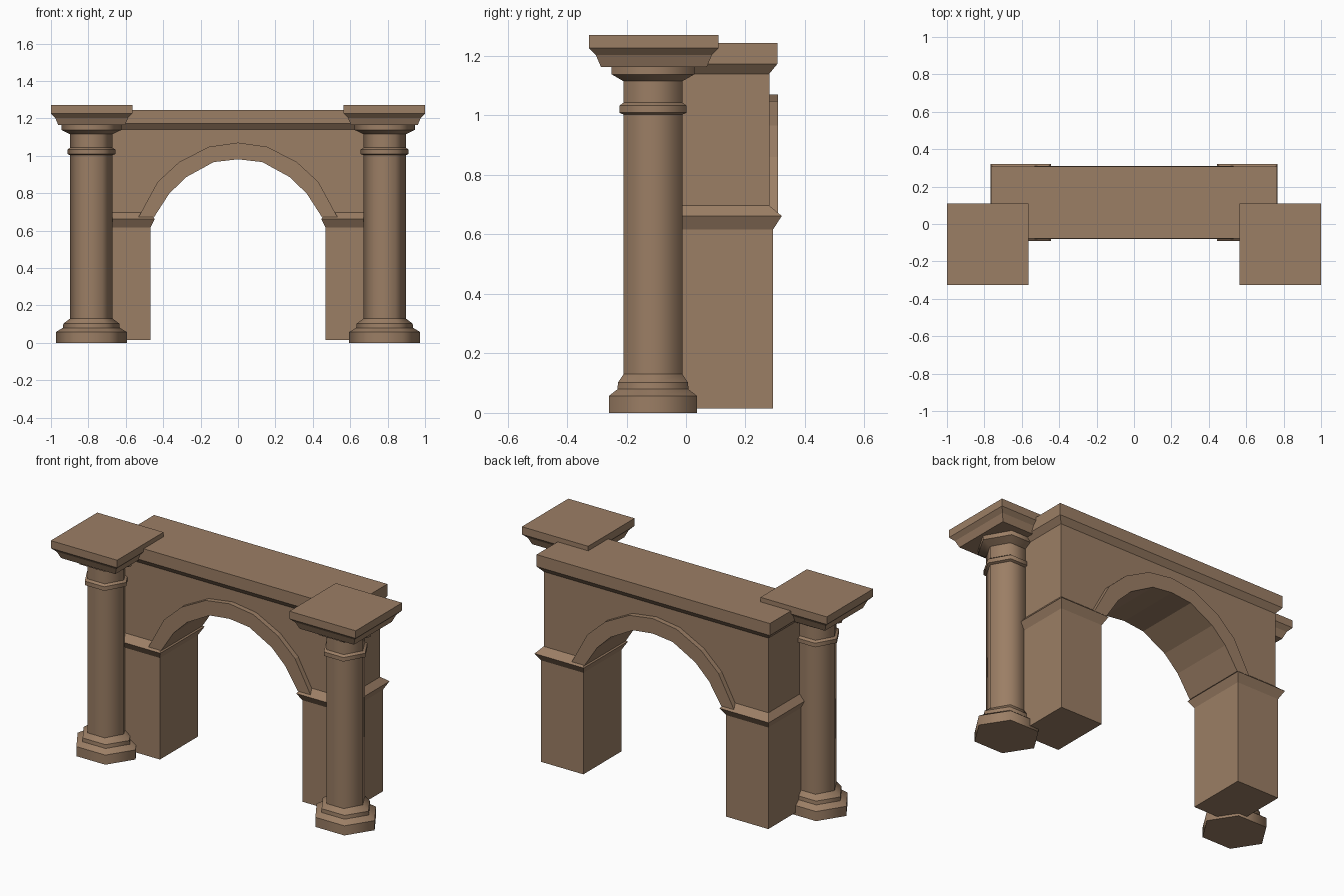
import bpy, bmesh, math

if "Cube" in bpy.data.objects:
    bpy.data.objects.remove(bpy.data.objects["Cube"])

stone = bpy.data.materials.new("brown_stone")
stone.diffuse_color = (0.33, 0.21, 0.13, 1)
stone.use_nodes = True
stone.node_tree.nodes["Principled BSDF"].inputs["Base Color"].default_value = stone.diffuse_color
YC = 0.115  # middle depth of the arch wall


def finish(bm, name):
    bmesh.ops.recalc_face_normals(bm, faces=bm.faces)
    me = bpy.data.meshes.new(name)
    bm.to_mesh(me)
    bm.free()
    me.materials.append(stone)
    ob = bpy.data.objects.new(name, me)
    bpy.context.collection.objects.link(ob)
    return ob


def loft(name, rings, smooth=False):
    """Skin a stack of equal-sized point rings and cap both ends."""
    bm = bmesh.new()
    vs = [[bm.verts.new(p) for p in r] for r in rings]
    n = len(vs[0])
    for a, b in zip(vs, vs[1:]):
        for i in range(n):
            j = (i + 1) % n
            f = bm.faces.new((a[i], a[j], b[j], b[i]))
            f.smooth = smooth
    bm.faces.new(vs[0][::-1])
    bm.faces.new(vs[-1])
    if smooth:  # rings stay crisp, the sides blend round the column
        for e in bm.edges:
            if abs(e.verts[0].co.z - e.verts[1].co.z) < 1e-5:
                e.smooth = False
    return finish(bm, name)


def rect(x0, x1, y0, y1, z):
    return [(x0, y0, z), (x1, y0, z), (x1, y1, z), (x0, y1, z)]


def hexagon(cx, cy, rx, ry, z):
    return [(cx + rx * math.cos(k * math.pi / 3),
             cy + ry * math.sin(k * math.pi / 3) / math.sin(math.pi / 3), z)
            for k in range(6)]


def prism(name, pts, y0, y1):
    return loft(name, [[(x, y, z) for x, z in pts] for y in (y0, y1)])


def mirrored(half):
    """Left half of an arch line, completed over x = 0."""
    return half + [(-x, z) for x, z in half[-2::-1]]


inner = mirrored([(-0.45, 0.67), (-0.368, 0.797), (-0.278, 0.885), (-0.13, 0.966), (0, 0.981)])
outer = mirrored([(-0.533, 0.67), (-0.43, 0.86), (-0.315, 0.966), (-0.156, 1.048), (0, 1.07)])

# Wall above the arch opening
prism("arch_wall", [(-0.737, 1.15), (-0.737, 0.67)] + inner + [(0.737, 0.67), (0.737, 1.15)],
      YC - 0.165, YC + 0.165)

# Raised arch bands, front and back
for side, y0, y1 in (("front", YC - 0.195, YC - 0.165), ("back", YC + 0.165, YC + 0.195)):
    prism(side + "_arch_band", outer + inner[::-1], y0, y1)

# Cornice along the top
loft("top_cornice", [rect(-x, x, YC - d, YC + d, z) for x, d, z in
                     ((0.737, 0.165, 1.14), (0.765, 0.192, 1.173), (0.765, 0.192, 1.244))])

# Column profile: half width in x, half width in y, height
column = [(0.19, 0.148, 0), (0.19, 0.148, 0.057), (0.152, 0.119, 0.08), (0.15, 0.118, 0.102),
          (0.113, 0.099, 0.13), (0.113, 0.099, 1.003), (0.128, 0.113, 1.009),
          (0.128, 0.113, 1.033), (0.113, 0.099, 1.043), (0.113, 0.099, 1.115),
          (0.161, 0.139, 1.138), (0.161, 0.139, 1.165)]
abacus = [(0.178, 1.163), (0.195, 1.203), (0.2175, 1.226), (0.2175, 1.271)]

for s, side in ((-1, "left"), (1, "right")):
    # Pier and its moulding
    loft(side + "_pier", [rect(s * 0.468, s * 0.745, YC - 0.178, YC + 0.178, z)
                          for z in (0.015, 0.64)])
    loft(side + "_pier_moulding", [rect(s * a, s * b, YC - d, YC + d, z) for a, b, d, z in
                                   ((0.468, 0.745, 0.178, 0.617), (0.445, 0.768, 0.207, 0.662),
                                    (0.48, 0.737, 0.165, 0.697))])
    # Column and square capital slab
    cx, cy = s * 0.784, -0.111
    loft(side + "_column", [hexagon(cx, cy, *p) for p in column], smooth=True)
    ax, ay = s * 0.7825, -0.108
    loft(side + "_capital_slab", [rect(ax - h, ax + h, ay - h, ay + h, z) for h, z in abacus])
